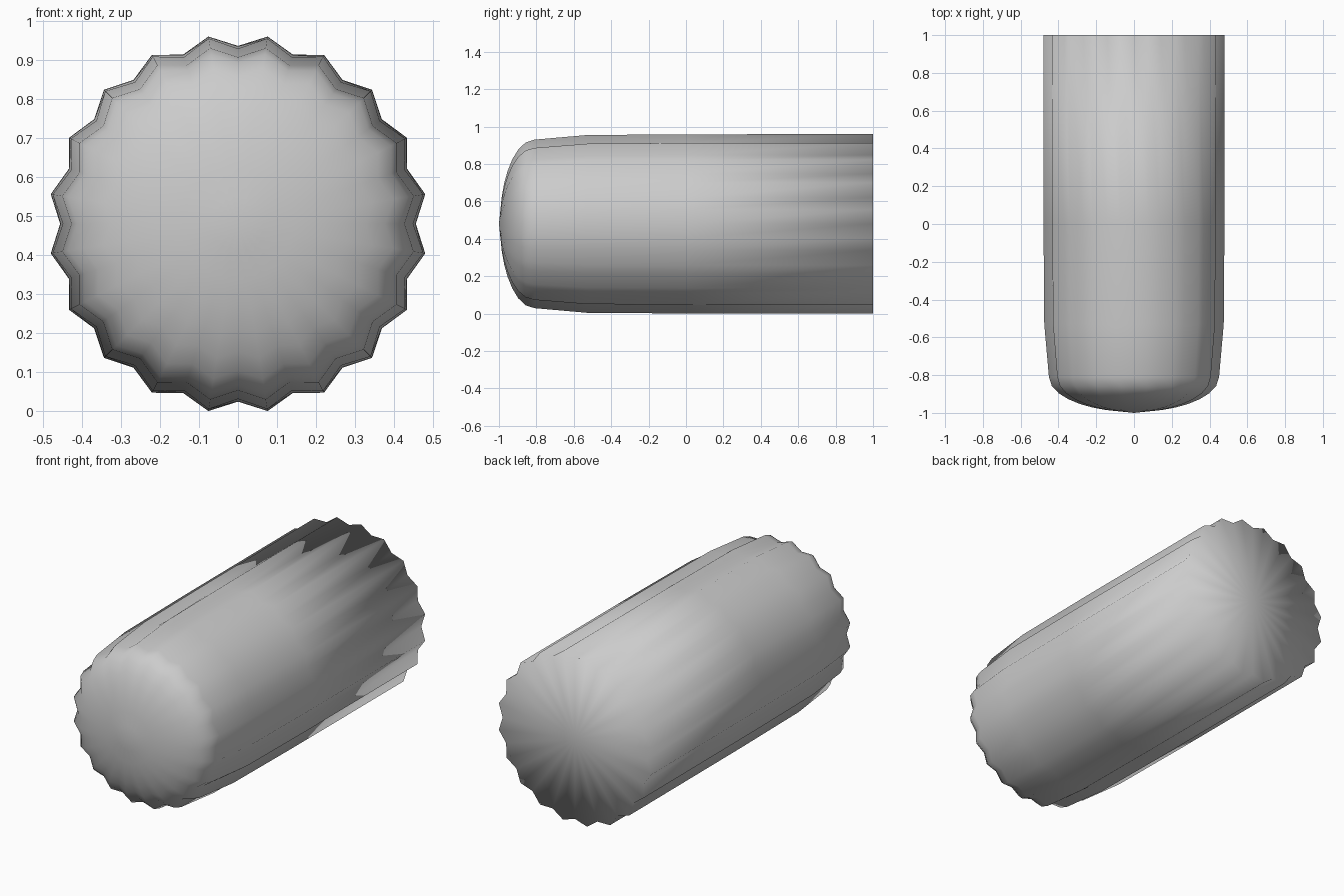
import bpy, bmesh, math

if "Cube" in bpy.data.objects:
    bpy.data.objects.remove(bpy.data.objects["Cube"])

FLUTES = 20
N = FLUTES * 2
CZ = 0.48

# Rings of the body: y, ridge radius, groove radius
rings = [(1.0, 0.486, 0.456), (0.0, 0.485, 0.455),
         (-0.53, 0.481, 0.449), (-0.81, 0.456, 0.427)]
# Rounded nose, grooves fading toward the tip
for deg in (15, 28, 40, 51, 61, 71, 81):
    a = math.radians(deg)
    r = 0.456 * math.cos(a)
    rings.append((-0.81 - 0.185 * math.sin(a), r, r * 0.937))

bm = bmesh.new()
loops = []
for y, ridge, groove in rings:
    loop = []
    for i in range(N):
        t = 2 * math.pi * i / N
        r = ridge if i % 2 else groove
        loop.append(bm.verts.new((r * math.sin(t), y, CZ + r * math.cos(t))))
    loops.append(loop)
for a, b in zip(loops, loops[1:]):
    for i in range(N):
        j = (i + 1) % N
        bm.faces.new((a[i], a[j], b[j], b[i]))

# Nose tip and flat rear cap
tip = bm.verts.new((0, -1.0, CZ))
rear = bm.verts.new((0, 1.0, CZ))
for i in range(N):
    j = (i + 1) % N
    bm.faces.new((loops[-1][i], loops[-1][j], tip))
    bm.faces.new((loops[0][j], loops[0][i], rear))
bmesh.ops.recalc_face_normals(bm, faces=bm.faces)
for f in bm.faces:
    f.smooth = True

me = bpy.data.meshes.new("fluted_body")
bm.to_mesh(me)
bm.free()
ob = bpy.data.objects.new("fluted_body", me)
bpy.context.collection.objects.link(ob)
